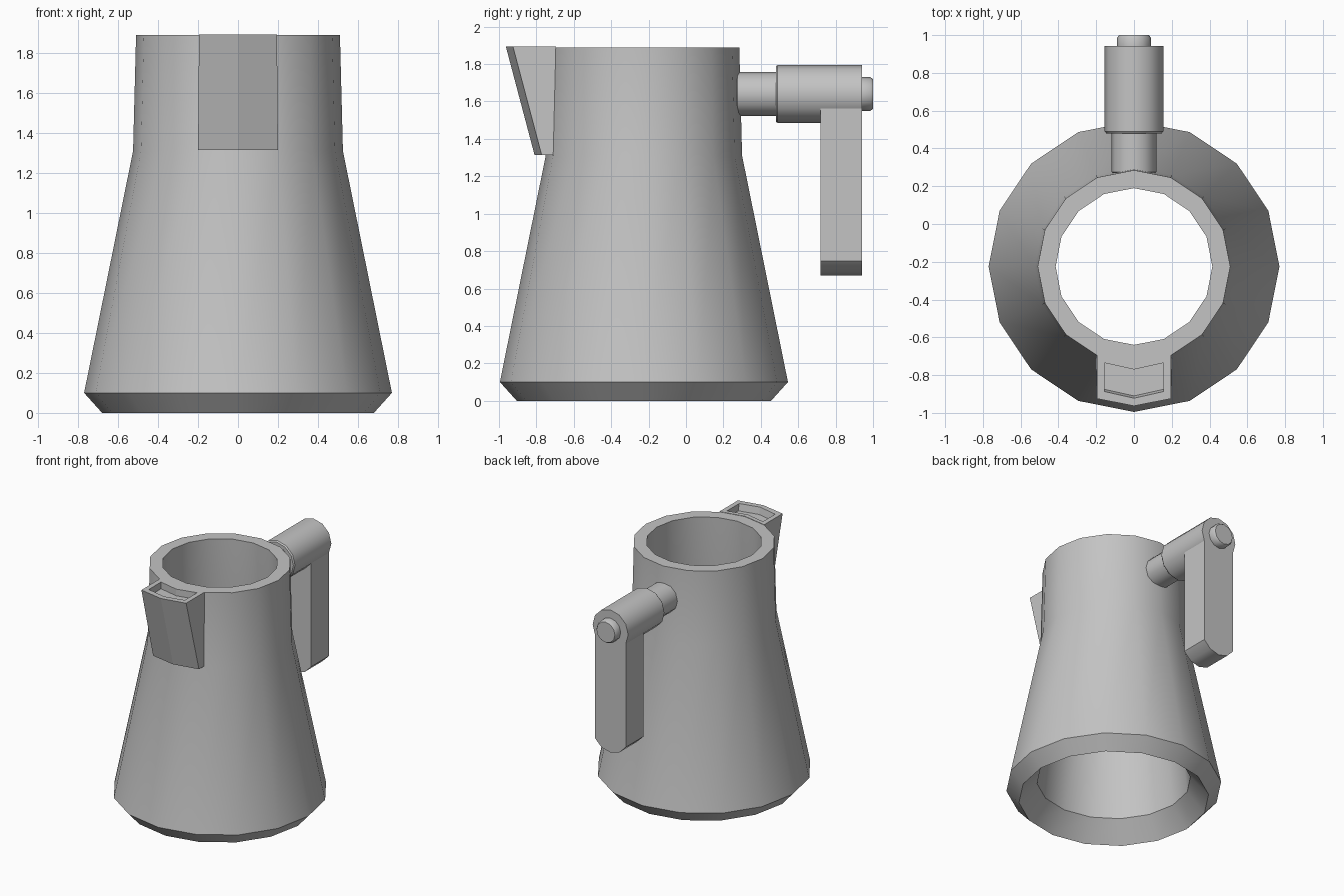
import bpy, bmesh, math
from mathutils import Vector

cube = bpy.data.objects.get("Cube")
if cube:
    bpy.data.objects.remove(cube, do_unlink=True)

grey = bpy.data.materials.new("plain grey")
grey.use_nodes = True
grey.diffuse_color = (0.55, 0.55, 0.55, 1)
grey.node_tree.nodes["Principled BSDF"].inputs["Base Color"].default_value = grey.diffuse_color

BODY_Y = -0.225   # centre of the jug
HANDLE_Z = 1.64   # height of the handle axis


def finish(name, bm, angle):
    """Turn a bmesh into a grey object, smooth below the given angle."""
    bmesh.ops.recalc_face_normals(bm, faces=bm.faces)
    mesh = bpy.data.meshes.new(name)
    bm.to_mesh(mesh)
    bm.free()
    mesh.materials.append(grey)
    obj = bpy.data.objects.new(name, mesh)
    bpy.context.collection.objects.link(obj)
    bpy.ops.object.select_all(action='DESELECT')
    obj.select_set(True)
    bpy.context.view_layer.objects.active = obj
    bpy.ops.object.shade_smooth_by_angle(angle=math.radians(angle))
    return obj


def bridge(bm, a, b):
    n = len(a)
    for i in range(n):
        bm.faces.new((a[i], a[(i + 1) % n], b[(i + 1) % n], b[i]))


def lathe(name, profile, sides, place, closed, angle):
    """Sweep (radius, distance) pairs round an axis; closed joins the ends."""
    bm = bmesh.new()
    rings = []
    for r, d in profile:
        turns = [2 * math.pi * i / sides for i in range(sides)]
        rings.append([bm.verts.new(place(r * math.cos(t), r * math.sin(t), d)) for t in turns])
    for a, b in zip(rings, rings[1:]):
        bridge(bm, a, b)
    if closed:
        bridge(bm, rings[-1], rings[0])
    else:
        bm.faces.new(rings[0])
        bm.faces.new(rings[-1])
    return finish(name, bm, angle)


# Jug body: one hollow wall, open at both ends
wall = [(0.68, 0), (0.77, 0.1), (0.525, 1.31), (0.51, 1.89),
        (0.415, 1.89), (0.43, 1.33), (0.55, 0.15)]
lathe("jug_body", wall, 16, lambda a, b, d: (a, BODY_Y + b, d), True, 30)

# Spout: wedge with a bent front and a shallow pocket in its top
def bent_ring(bm, half, back, front, bend, z):
    points = [(-half, back), (0, back - bend), (half, back),
              (half, front), (0, front - bend), (-half, front)]
    return [bm.verts.new((x, y, z)) for x, y in points]


bm = bmesh.new()
levels = [bent_ring(bm, 0.2, -0.71, -0.772, 0.038, 1.315),
          bent_ring(bm, 0.195, -0.696, -0.925, 0.038, 1.893),
          bent_ring(bm, 0.157, -0.735, -0.887, 0.035, 1.893),
          bent_ring(bm, 0.157, -0.735, -0.875, 0.035, 1.84)]
for low, high in zip(levels, levels[1:]):
    bridge(bm, low, high)
for ring in (levels[0], levels[-1]):
    bm.faces.new((ring[0], ring[1], ring[4], ring[5]))
    bm.faces.new((ring[1], ring[2], ring[3], ring[4]))
finish("spout", bm, 15)

# Handle arm: neck, thick barrel and end button on one axis
arm = [(0.105, 0.265), (0.118, 0.275), (0.118, 0.48), (0.147, 0.48), (0.155, 0.49),
       (0.155, 0.942), (0.09, 0.942), (0.09, 0.985), (0.08, 1.0)]
lathe("handle_arm", arm, 12, lambda a, b, d: (a, d, HANDLE_Z + b), False, 35)

# Handle grip: the underside of the barrel pulled straight down
R, DROP = 0.155, 0.815
under = [(R * math.cos(math.radians(t)), HANDLE_Z + R * math.sin(math.radians(t)))
         for t in range(-150, -29, 30)]
outline = [(x, z - DROP) for x, z in under] + [(x, z) for x, z in reversed(under)]
bm = bmesh.new()
face = bm.faces.new([bm.verts.new((x, 0.72, z)) for x, z in outline])
pulled = bmesh.ops.extrude_face_region(bm, geom=[face])["geom"]
bmesh.ops.translate(bm, vec=Vector((0, 0.222, 0)),
                    verts=[v for v in pulled if isinstance(v, bmesh.types.BMVert)])
finish("handle_grip", bm, 35)
